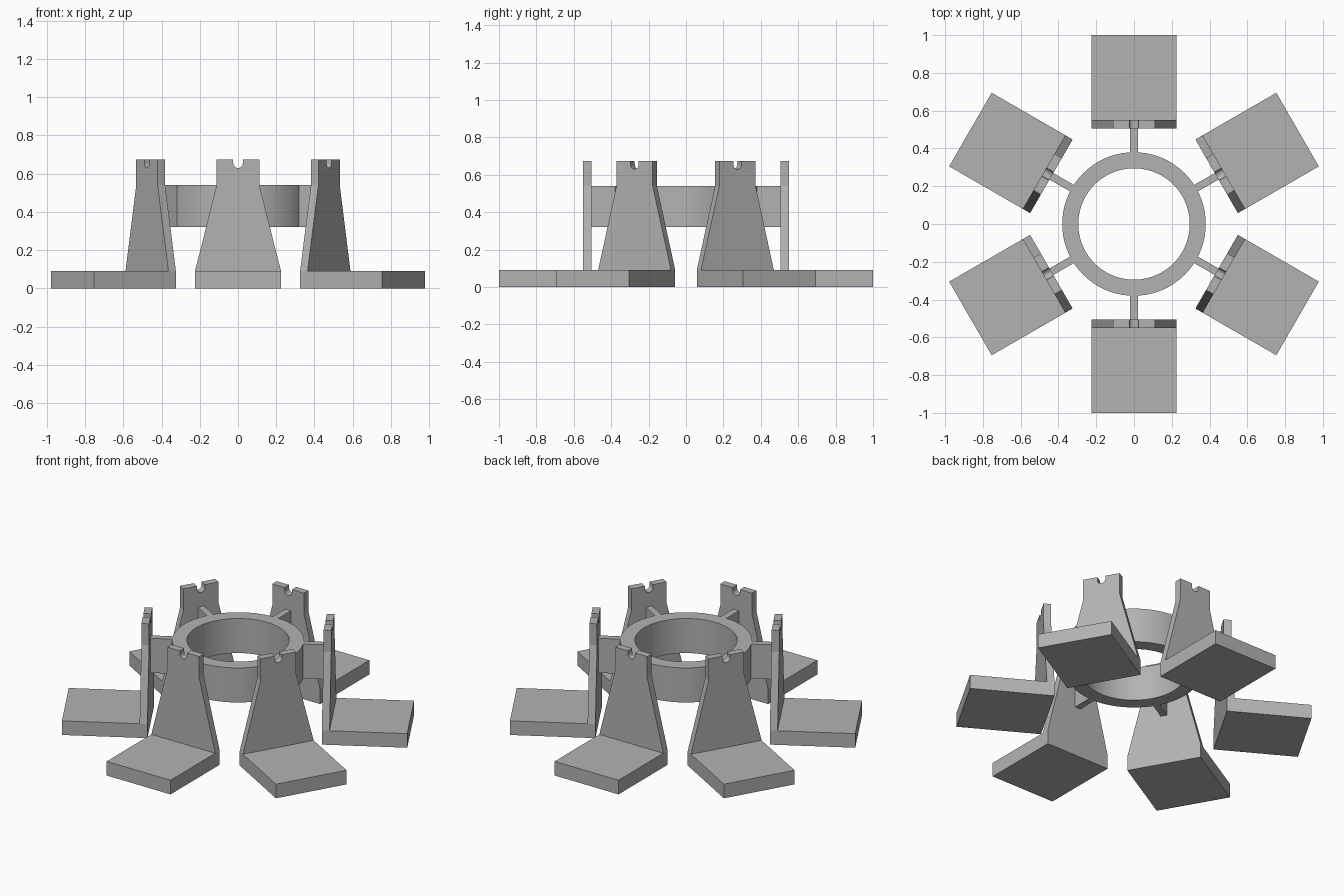
import bpy, bmesh, math
from mathutils import Matrix, Vector

cube = bpy.data.objects.get("Cube")
if cube:
    bpy.data.objects.remove(cube, do_unlink=True)

grey = bpy.data.materials.new("plain_grey")
grey.use_nodes = True
color = (0.45, 0.45, 0.45, 1)
grey.diffuse_color = color
grey.node_tree.nodes["Principled BSDF"].inputs["Base Color"].default_value = color

ARMS = 6
RING_OUT, RING_IN = 0.38, 0.295
RING_LOW, RING_HIGH = 0.32, 0.54
PLATE_IN, PLATE_OUT, FOOT_END = 0.505, 0.55, 1.0
FOOT_HALF, NECK_HALF, NOTCH = 0.225, 0.112, 0.025
FOOT_TOP, TOP = 0.09, 0.675


def add_object(name, bm):
    bmesh.ops.recalc_face_normals(bm, faces=bm.faces[:])
    mesh = bpy.data.meshes.new(name)
    bm.to_mesh(mesh)
    bm.free()
    mesh.materials.append(grey)
    obj = bpy.data.objects.new(name, mesh)
    bpy.context.collection.objects.link(obj)
    return obj


def extrude(bm, faces, offset):
    geom = bmesh.ops.extrude_face_region(bm, geom=faces)["geom"]
    moved = [v for v in geom if isinstance(v, bmesh.types.BMVert)]
    bmesh.ops.translate(bm, verts=moved, vec=Vector(offset))
    return [f for f in geom if isinstance(f, bmesh.types.BMFace)]


def ring():
    bm = bmesh.new()
    profile = [(RING_IN, RING_LOW), (RING_OUT, RING_LOW),
               (RING_OUT, RING_HIGH), (RING_IN, RING_HIGH)]
    verts = [bm.verts.new((r, 0, z)) for r, z in profile]
    edges = [bm.edges.new((verts[i - 1], verts[i])) for i in range(len(verts))]
    bmesh.ops.spin(bm, geom=verts + edges, axis=(0, 0, 1), cent=(0, 0, 0),
                   angle=math.tau, steps=72, use_merge=True)
    bmesh.ops.remove_doubles(bm, verts=bm.verts[:], dist=0.0001)
    obj = add_object("centre_ring", bm)
    bpy.ops.object.select_all(action="DESELECT")
    obj.select_set(True)
    bpy.context.view_layer.objects.active = obj
    bpy.ops.object.shade_smooth_by_angle(angle=math.radians(30))


def bracket(index, turn):
    # L-shaped bracket: notched tapering upright and flat foot in one piece
    bm = bmesh.new()
    right = [(FOOT_HALF, FOOT_TOP), (NECK_HALF, RING_HIGH), (NECK_HALF, TOP), (NOTCH, TOP)]
    notch_z = TOP - 0.045 + NOTCH
    arc = [(NOTCH * math.cos(a), notch_z - NOTCH * math.sin(a))
           for a in (math.pi * i / 10 for i in range(11))]
    left = [(-x, z) for x, z in reversed(right)]
    upper = [bm.verts.new((x, PLATE_IN, z)) for x, z in right + arc + left]
    base = [bm.verts.new((s * FOOT_HALF, PLATE_IN, 0)) for s in (-1, 1)]
    upright = bm.faces.new(upper)
    heel = bm.faces.new([upper[-1], base[0], base[1], upper[0]])
    outer = extrude(bm, [upright, heel], (0, PLATE_OUT - PLATE_IN, 0))
    low = min(outer, key=lambda f: f.calc_center_median().z)
    extrude(bm, [low], (0, FOOT_END - PLATE_OUT, 0))
    bmesh.ops.recalc_face_normals(bm, faces=bm.faces[:])
    bmesh.ops.dissolve_limit(bm, angle_limit=math.radians(1),
                             verts=bm.verts[:], edges=bm.edges[:])
    bm.transform(turn)
    add_object(f"bracket_{index}", bm)


def rib(index, turn):
    # web joining the ring to the upright
    start = RING_OUT - 0.01
    bm = bmesh.new()
    bmesh.ops.create_cube(bm, size=1)
    size = (0.04, PLATE_IN - start, RING_HIGH - RING_LOW)
    centre = (0, (PLATE_IN + start) / 2, (RING_HIGH + RING_LOW) / 2)
    bm.transform(turn @ Matrix.Translation(centre) @ Matrix.Diagonal((*size, 1)))
    add_object(f"rib_{index}", bm)


ring()
for i in range(ARMS):
    rotation = Matrix.Rotation(math.tau * i / ARMS, 4, "Z")
    bracket(i + 1, rotation)
    rib(i + 1, rotation)
